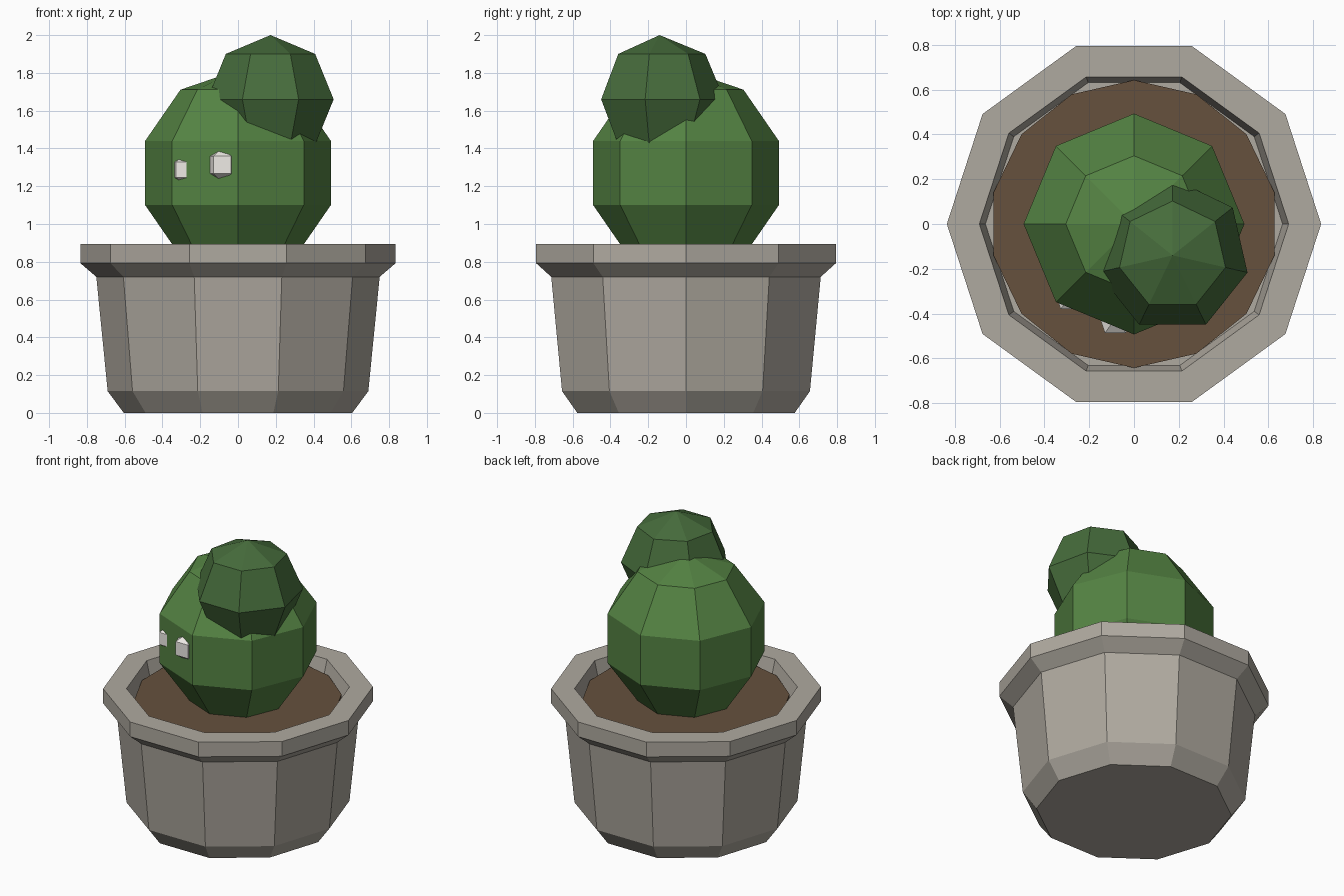
import bpy, bmesh
from math import sin, cos, pi

if "Cube" in bpy.data.objects:
    bpy.data.objects.remove(bpy.data.objects["Cube"])


def material(name, rgb):
    m = bpy.data.materials.new(name)
    m.diffuse_color = (*rgb, 1)
    m.use_nodes = True
    m.node_tree.nodes["Principled BSDF"].inputs["Base Color"].default_value = m.diffuse_color
    return m


def lathe(name, profile, sides, mat, loc=(0, 0, 0), start=0.0):
    """Spin (radius, z) points around z; radius 0 makes a pole."""
    bm = bmesh.new()
    rings = []
    for r, z in profile:
        n = 1 if r == 0 else sides
        rings.append([bm.verts.new((r * cos(start + 2 * pi * i / sides),
                                    r * sin(start + 2 * pi * i / sides), z)) for i in range(n)])
    for a, b in zip(rings, rings[1:]):
        for i in range(sides):
            j = (i + 1) % sides
            if len(a) == 1:
                bm.faces.new((a[0], b[j], b[i]))
            elif len(b) == 1:
                bm.faces.new((a[i], a[j], b[0]))
            else:
                bm.faces.new((a[i], a[j], b[j], b[i]))
    # flat caps on open ends
    if len(rings[0]) > 1:
        bm.faces.new(rings[0][::-1])
    if len(rings[-1]) > 1:
        bm.faces.new(rings[-1])
    bmesh.ops.recalc_face_normals(bm, faces=bm.faces)
    me = bpy.data.meshes.new(name)
    bm.to_mesh(me)
    bm.free()
    ob = bpy.data.objects.new(name, me)
    ob.location = loc
    me.materials.append(mat)
    bpy.context.collection.objects.link(ob)
    return ob


def ball(name, sides, rings, r, rz, mat, loc, start=0.0):
    """Low-poly sphere with separate horizontal and vertical radius."""
    prof = [(0, -rz)]
    prof += [(r * sin(pi * k / rings), -rz * cos(pi * k / rings)) for k in range(1, rings)]
    prof.append((0, rz))
    return lathe(name, prof, sides, mat, loc, start)


stone = material("stone", (0.43, 0.40, 0.35))
earth = material("earth", (0.133, 0.082, 0.047))
green = material("green", (0.089, 0.227, 0.056))
dark_green = material("dark_green", (0.061, 0.149, 0.044))
petal = material("petal", (0.86, 0.83, 0.79))

# Ten-sided pot with flared rim and recessed inside
lathe("pot", [(0.605, 0), (0.69, 0.115), (0.75, 0.72), (0.835, 0.793), (0.835, 0.893),
              (0.69, 0.893), (0.663, 0.78)], 10, stone)

# Soil disc
lathe("soil", [(0.642, 0.77), (0.642, 0.83)], 14, earth, start=pi / 2)

# Cactus body and the offshoot on its shoulder
ball("cactus_body", 8, 5, 0.518, 0.545, green, (0, 0, 1.27))
ball("cactus_offshoot", 7, 4, 0.343, 0.34, dark_green, (0.172, -0.14, 1.66), pi / 2)

# Small buds half sunk in the front of the body
for name, r, loc in (("bud_large", 0.092, (-0.083, -0.422, 1.313)),
                     ("bud_small", 0.083, (-0.285, -0.322, 1.287))):
    ball(name, 5, 3, r, r, petal, loc, pi / 2)
